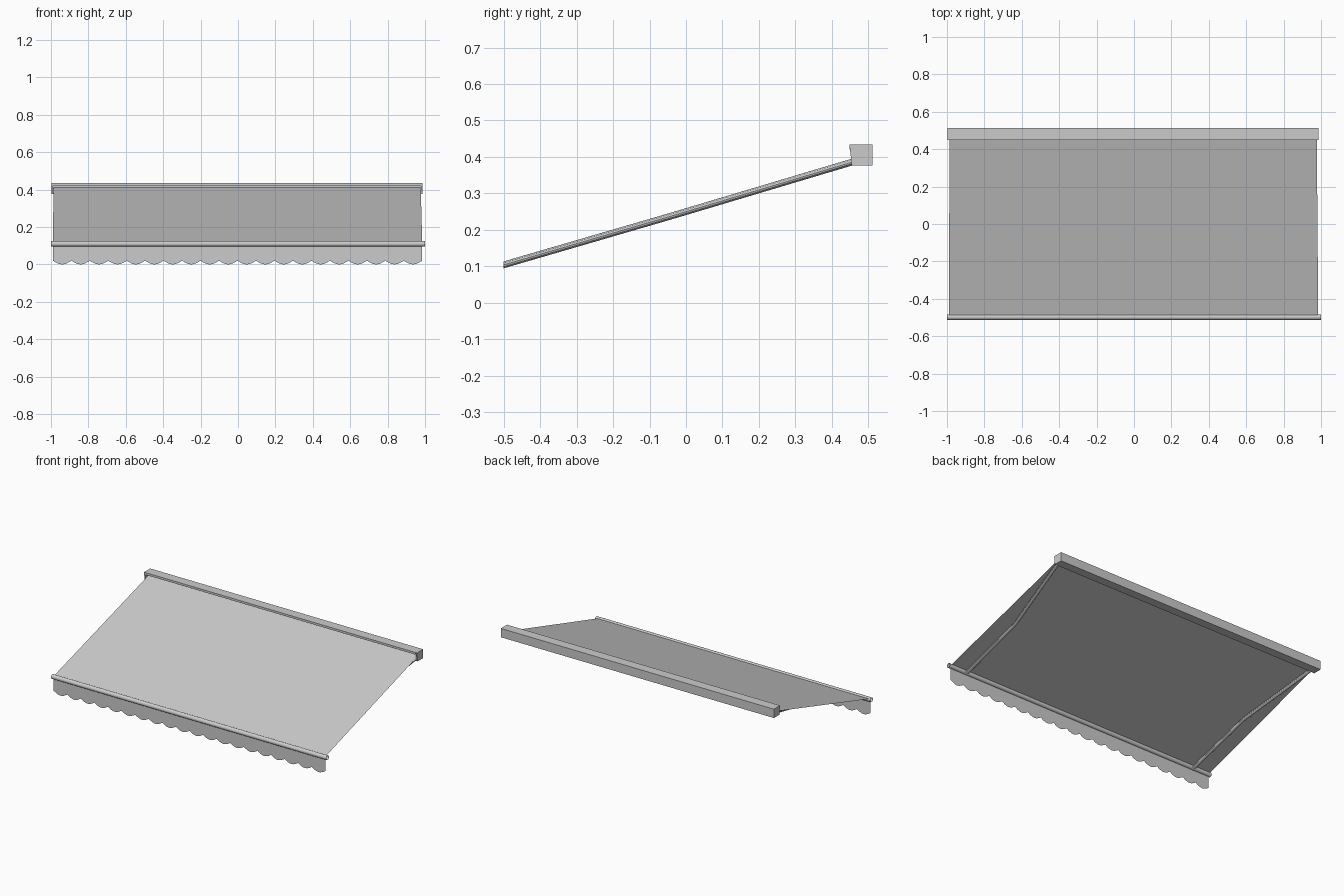
import bpy, bmesh, math

if "Cube" in bpy.data.objects:
    bpy.data.objects.remove(bpy.data.objects["Cube"])

X0, X1 = -0.99, 0.985          # cloth side edges
SLOPE = 0.30


def cloth_z(y):
    return 0.111 + SLOPE * (y + 0.498)


def make(name, verts, faces, smooth=False):
    me = bpy.data.meshes.new(name)
    me.from_pydata(verts, [], faces)
    bm = bmesh.new()
    bm.from_mesh(me)
    bmesh.ops.recalc_face_normals(bm, faces=bm.faces)
    bm.to_mesh(me)
    bm.free()
    ob = bpy.data.objects.new(name, me)
    bpy.context.collection.objects.link(ob)
    if smooth:
        for p in me.polygons:
            p.use_smooth = True
    return ob


def tube(rings, n):
    """Side faces joining consecutive rings of n points."""
    return [(r * n + i, r * n + (i + 1) % n, (r + 1) * n + (i + 1) % n, (r + 1) * n + i)
            for r in range(rings - 1) for i in range(n)]


def extrude_x(name, profile, x0, x1):
    n = len(profile)
    verts = [(x, y, z) for x in (x0, x1) for y, z in profile]
    return make(name, verts, tube(2, n) + [tuple(range(n)), tuple(range(n, 2 * n))])


# Cassette: housing open at the front, closed by two end caps
housing = [(0.448, 0.434), (0.512, 0.434), (0.512, 0.376), (0.455, 0.376),
           (0.455, 0.381), (0.505, 0.381), (0.505, 0.420), (0.448, 0.420)]
extrude_x("cassette_housing", housing, -0.988, 0.978)
cap = [(0.448, 0.434), (0.512, 0.434), (0.512, 0.376), (0.455, 0.376)]
extrude_x("cassette_cap_left", cap, -0.997, -0.988)
extrude_x("cassette_cap_right", cap, 0.978, 0.987)

# Cloth: thin sloping sheet running into the cassette
ya, yb = -0.498, 0.500
make("awning_cloth",
     [(X0, ya, cloth_z(ya) + .004), (X1, ya, cloth_z(ya) + .004),
      (X1 - .008, yb, cloth_z(yb)), (X0 + .004, yb, cloth_z(yb))], [(0, 1, 2, 3)])

# Front bar: round tube with open ends
N = 24
ring = [(-0.498 + 0.0145 * math.cos(2 * math.pi * i / N),
         0.110 + 0.0145 * math.sin(2 * math.pi * i / N)) for i in range(N)]
make("front_bar", [(x, y, z) for x in (-1, 1) for y, z in ring], tube(2, N), True)

# Valance: hanging strip with a scalloped lower edge
SCALLOPS, STEPS = 20, 8
count = SCALLOPS * STEPS
verts = []
for i in range(count + 1):
    x = X0 + (X1 - X0) * i / count
    z = 0.02 * (1 - math.sin(math.pi * (i % STEPS) / STEPS))
    verts += [(x, -0.5, 0.105), (x, -0.5, z)]
make("valance", verts, [(2 * i, 2 * i + 1, 2 * i + 3, 2 * i + 2) for i in range(count)])

# Folding arms: two tube segments meeting at an elbow, mirrored
M = 12
path = [(0.867, -0.5, 0.104), (0.872, -0.04, 0.238), (0.968, 0.456, 0.386)]
for side, label in ((1, "right"), (-1, "left")):
    verts = [(side * (x + 0.012 * math.cos(2 * math.pi * i / M)), y,
              z + 0.0095 * math.sin(2 * math.pi * i / M))
             for x, y, z in path for i in range(M)]
    arm = make("folding_arm_" + label, verts, tube(3, M), True)
    bpy.context.view_layer.objects.active = arm
    arm.select_set(True)
    bpy.ops.object.shade_smooth_by_angle()
    arm.select_set(False)
